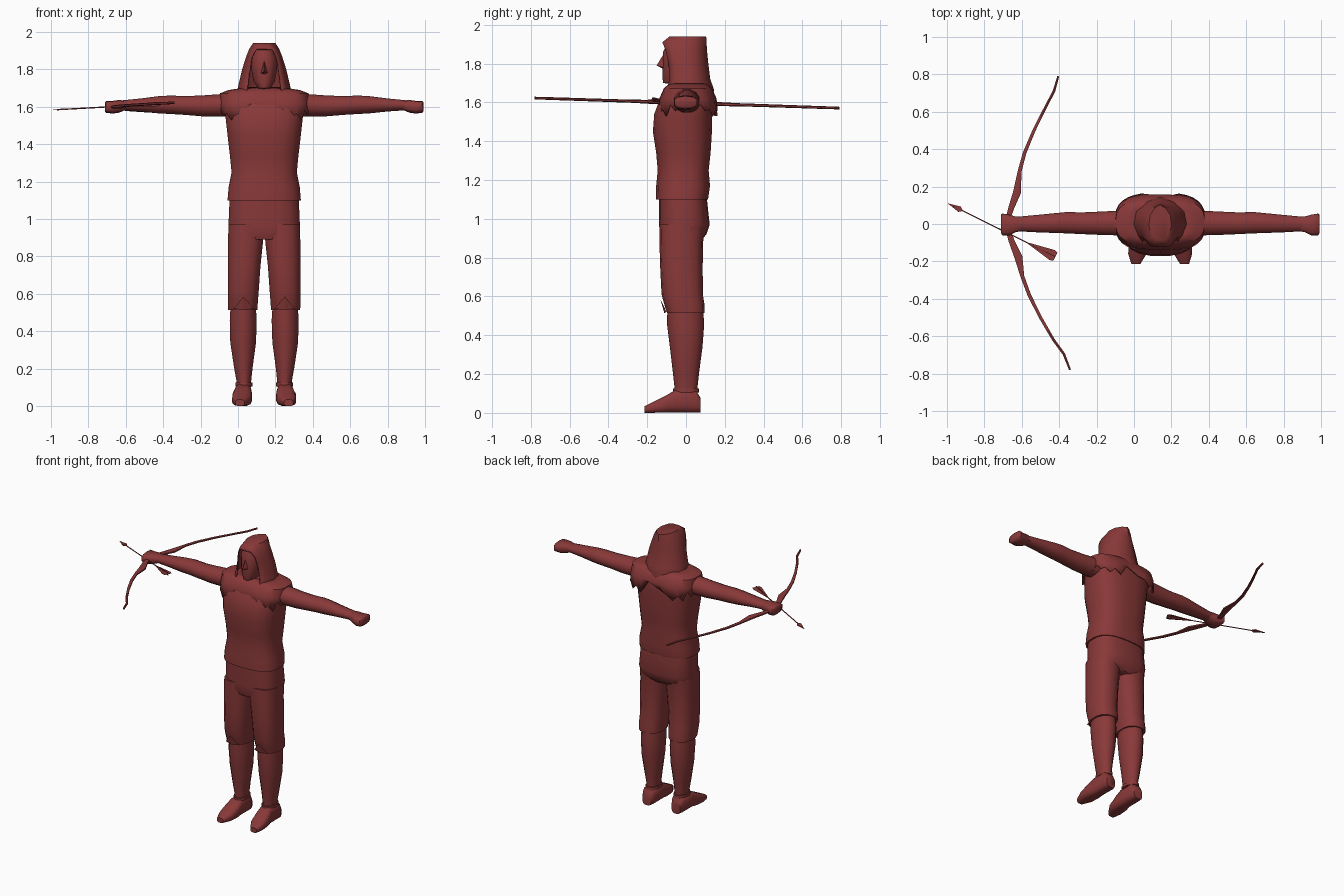
import bpy, bmesh, math
from mathutils import Vector as V

if "Cube" in bpy.data.objects:
    bpy.data.objects.remove(bpy.data.objects["Cube"])

cloth = bpy.data.materials.new("dark red")
cloth.diffuse_color = (0.25, 0.04, 0.04, 1)
cloth.use_nodes = True
cloth.node_tree.nodes["Principled BSDF"].inputs["Base Color"].default_value = cloth.diffuse_color
CX = 0.14  # centre line of the body


def finish(name, bm, angle=50, thickness=0):
    bmesh.ops.recalc_face_normals(bm, faces=bm.faces)
    me = bpy.data.meshes.new(name)
    bm.to_mesh(me)
    bm.free()
    ob = bpy.data.objects.new(name, me)
    bpy.context.collection.objects.link(ob)
    me.materials.append(cloth)
    if thickness:
        m = ob.modifiers.new("thickness", 'SOLIDIFY')
        m.thickness = thickness
    bpy.ops.object.select_all(action='DESELECT')
    ob.select_set(True)
    bpy.context.view_layer.objects.active = ob
    bpy.ops.object.shade_smooth_by_angle(angle=math.radians(angle))
    return ob


def bridge(bm, loops, closed=True, caps=True):
    rows = [[bm.verts.new(p) for p in loop] for loop in loops]
    n = len(rows[0])
    for a, b in zip(rows, rows[1:]):
        for i in range(n if closed else n - 1):
            j = (i + 1) % n
            bm.faces.new((a[i], a[j], b[j], b[i]))
    if caps:
        bm.faces.new(rows[0])
        bm.faces.new(rows[-1])
    return rows


def ring(c, u, v, n=14, p=2.0):
    pts = []
    for i in range(n):
        t = 2 * math.pi * (i + 0.5) / n
        a, b = math.cos(t), math.sin(t)
        pts.append(V(c) + V(u) * math.copysign(abs(a) ** (2 / p), a)
                   + V(v) * math.copysign(abs(b) ** (2 / p), b))
    return pts


def upright(name, rows, n=14, p=2.0, angle=50):
    """rows: (z, x min, x max, y min, y max)"""
    bm = bmesh.new()
    bridge(bm, [ring(((a + b) / 2, (c + d) / 2, z), ((b - a) / 2, 0, 0),
                     (0, (d - c) / 2, 0), n, p) for z, a, b, c, d in rows])
    return finish(name, bm, angle)


def body(name, rows, **k):
    return upright(name, [(z, CX - w, CX + w, f, b) for z, w, f, b in rows], **k)


def sided(name, s, rows, **k):
    """rows measured from the centre line, reflected by s"""
    return upright(name, [(z, *sorted((CX + s * a, CX + s * b)), c, d)
                          for z, a, b, c, d in rows], **k)


# tunic with flared skirt, and seat of the trousers
body("tunic", [(1.10, .198, -.155, .115), (1.17, .192, -.155, .125), (1.25, .176, -.147, .118),
               (1.34, .185, -.155, .128), (1.45, .198, -.172, .135), (1.54, .208, -.165, .137),
               (1.62, .215, -.135, .135), (1.68, .17, -.09, .11), (1.70, .08, -.06, .08)],
     n=20, p=2.7)
body("trouser_seat", [(0.89, .17, -.125, .08), (0.92, .19, -.136, .105), (0.97, .193, -.138, .122),
                      (1.13, .186, -.14, .105)], n=18, p=2.8)

# shoulder cape with ragged hem
bm = bmesh.new()
loops = [ring((CX, .01, z), (w, 0, 0), (0, d, 0), 32, 2.8) for z, w, d in
         [(1.705, .09, .08), (1.69, .19, .105), (1.672, .238, .125), (1.62, .242, .148), (1.56, .243, .158)]]
for i, p in enumerate(loops[-1]):
    side = abs(p.x - CX) / .24
    p.z = (1.555 if side > .9 else 1.53) + (.035 if i % 2 else 0) + (.05 if side < .35 else 0)
    if side < .35:
        p.y *= .9
bridge(bm, loops, caps=False)
finish("shoulder_cape", bm, 40, .008)

for s, side in ((1, "left"), (-1, "right")):
    # trouser leg, shin and shoe
    sided(side + "_trouser_leg", s,
          [(0.515, .035, .194, -.098, .095), (0.56, .032, .196, -.112, .095), (0.61, .028, .196, -.126, .087),
           (0.75, .018, .196, -.133, .086), (0.88, .004, .195, -.137, .088), (0.97, 0, .193, -.138, .10)], p=2.5)
    sided(side + "_shin", s,
          [(0.10, .07, .148, -.06, .058), (0.14, .068, .15, -.06, .06), (0.21, .06, .163, -.068, .068),
           (0.34, .042, .183, -.083, .085), (0.46, .038, .186, -.098, .094), (0.56, .045, .18, -.095, .085)])
    bm = bmesh.new()
    bridge(bm, [ring((CX + s * x, y, h / 2), (w, 0, 0), (0, 0, h / 2), 12, 3)
                for y, x, w, h in [(.074, .113, .034, .08), (.05, .112, .046, .118), (-.055, .113, .046, .12),
                                   (-.10, .117, .054, .092), (-.16, .122, .05, .062), (-.213, .13, .025, .035)]])
    finish(side + "_shoe", bm)
    sided(side + "_shoe_cuff", s, [(0.105, .062, .155, -.068, .068), (0.125, .062, .155, -.067, .067)])
    # knee patch below the trouser hem: a folded flap
    bm = bmesh.new()
    pts = [(.055, -.10, .52), (.165, -.10, .52), (.11, -.132, .585), (.11, -.112, .515)]
    a, b, t, m = [bm.verts.new((CX + s * x, y, z)) for x, y, z in pts]
    for f in ((a, m, t), (m, b, t), (a, t, b), (a, b, m)):
        bm.faces.new(f)
    finish(side + "_knee_fold", bm, 20)
    # arm: x, y centre, z centre, y radius, z radius
    bm = bmesh.new()
    bridge(bm, [ring((CX + s * x, y, z), (0, ry, 0), (0, 0, rz), 12)
                for x, y, z, ry, rz in [(.12, .005, 1.61, .08, .07), (.23, .005, 1.608, .068, .062),
                                        (.33, .004, 1.605, .064, .058), (.42, .004, 1.607, .06, .052),
                                        (.50, .007, 1.611, .059, .051), (.56, .005, 1.611, .055, .048),
                                        (.66, .002, 1.61, .048, .036), (.765, 0, 1.608, .04, .027)]])
    finish(side + "_arm", bm)
    bm = bmesh.new()
    bridge(bm, [ring((CX + s * x, y, z), (0, ry, 0), (0, 0, rz), 10, 3)
                for x, y, z, ry, rz in [(.74, 0, 1.608, .038, .024), (.775, -.002, 1.603, .044, .034),
                                        (.81, -.006, 1.598, .058, .034), (.845, -.002, 1.6, .06, .032),
                                        (.852, 0, 1.6, .05, .024)]])
    finish(side + "_fist", bm)

# head and nose
body("head", [(1.64, .05, -.05, .05), (1.695, .05, -.07, .05), (1.70, .035, -.118, .05),
              (1.735, .058, -.122, .06), (1.80, .07, -.12, .07), (1.86, .07, -.118, .07),
              (1.91, .055, -.095, .06)], p=2.3)
bm = bmesh.new()
l, r, t, tip, base = [bm.verts.new((CX + x, y, z)) for x, y, z in
                      [(-.02, -.112, 1.78), (.02, -.112, 1.78), (0, -.118, 1.845), (0, -.152, 1.79), (0, -.115, 1.772)]]
for f in ((l, tip, t), (tip, r, t), (l, base, tip), (base, r, tip)):
    bm.faces.new(f)
finish("nose", bm, 20)

# hood, open at the face: z, opening, half width, front y, middle y, back y
bm = bmesh.new()
loops = []
for z, o, w, f, m, b in [(1.62, .10, .135, -.085, .0, .135), (1.665, .098, .148, -.10, .0, .145),
                         (1.72, .09, .137, -.085, .0, .125), (1.80, .08, .118, -.09, .0, .115),
                         (1.87, .068, .096, -.105, -.01, .108), (1.91, .045, .08, -.122, -.01, .106),
                         (1.94, .025, .06, -.085, -.01, .104)]:
    half = [(o, f), ((o + w) / 2, (f + m) / 2 - .018), (w, m), (w * .9, (m + b) / 2), (w * .5, b - .02)]
    loops.append([(CX - x, y, z) for x, y in half] + [(CX, b, z)] + [(CX + x, y, z) for x, y in half[::-1]])
rows = bridge(bm, loops, closed=False, caps=False)
bm.faces.new(rows[-1])                       # crown
bm.faces.new((rows[-1][0], rows[-1][-1], rows[-2][-1], rows[-2][0]))   # brow edge
finish("hood", bm, 45, .008)


def bow_z(y):
    return 1.597 - .0165 * y / .5


# bow: x, y, width
path = [(-.405, .79, .008), (-.428, .71, .012), (-.475, .62, .013), (-.535, .50, .015), (-.585, .38, .018),
        (-.612, .28, .02), (-.625, .17, .045), (-.655, .09, .032), (-.682, .0, .022), (-.655, -.09, .032),
        (-.617, -.18, .045), (-.597, -.28, .02), (-.56, -.38, .018), (-.50, -.50, .015), (-.43, -.62, .013),
        (-.375, -.695, .012), (-.342, -.78, .008)]
bm = bmesh.new()
loops = []
for i, (x, y, w) in enumerate(path):
    a, b = path[max(i - 1, 0)], path[min(i + 1, len(path) - 1)]
    across = V((a[1] - b[1], b[0] - a[0], 0)).normalized() * (w / 2 + .002)
    loops.append(ring((x, y, bow_z(y)), across, (0, 0, .006 + w * .1), 6))
bridge(bm, loops)
finish("bow", bm)

# arrow: shaft, head and crossed fletching
tip, tail = V((-.995, .11, 1.583)), V((-.42, -.175, 1.615))
d = (tail - tip).normalized()
flat = d.cross(V((0, 0, 1))).normalized()
up = flat.cross(d)
bm = bmesh.new()
bridge(bm, [ring(c, flat * .0035, up * .0035, 6) for c in (tip + d * .03, tail)])
finish("arrow_shaft", bm)
bm = bmesh.new()
bridge(bm, [ring(tip + d * t, flat * a, up * b, 4) for t, a, b in
            [(0, .001, .001), (.07, .022, .006), (.085, .006, .005)]])
finish("arrow_head", bm, 20)
bm = bmesh.new()
for u, w in ((flat, up), (up, flat)):
    k = .03 if u is flat else .012
    bridge(bm, [[tail + d * t + u * a + w * h for a, h in ((-q, -.001), (q, -.001), (q, .001), (-q, .001))]
                for t, q in ((-.16, .004), (-.02, k), (.0, k * .8))])
finish("arrow_fletching", bm, 20)
